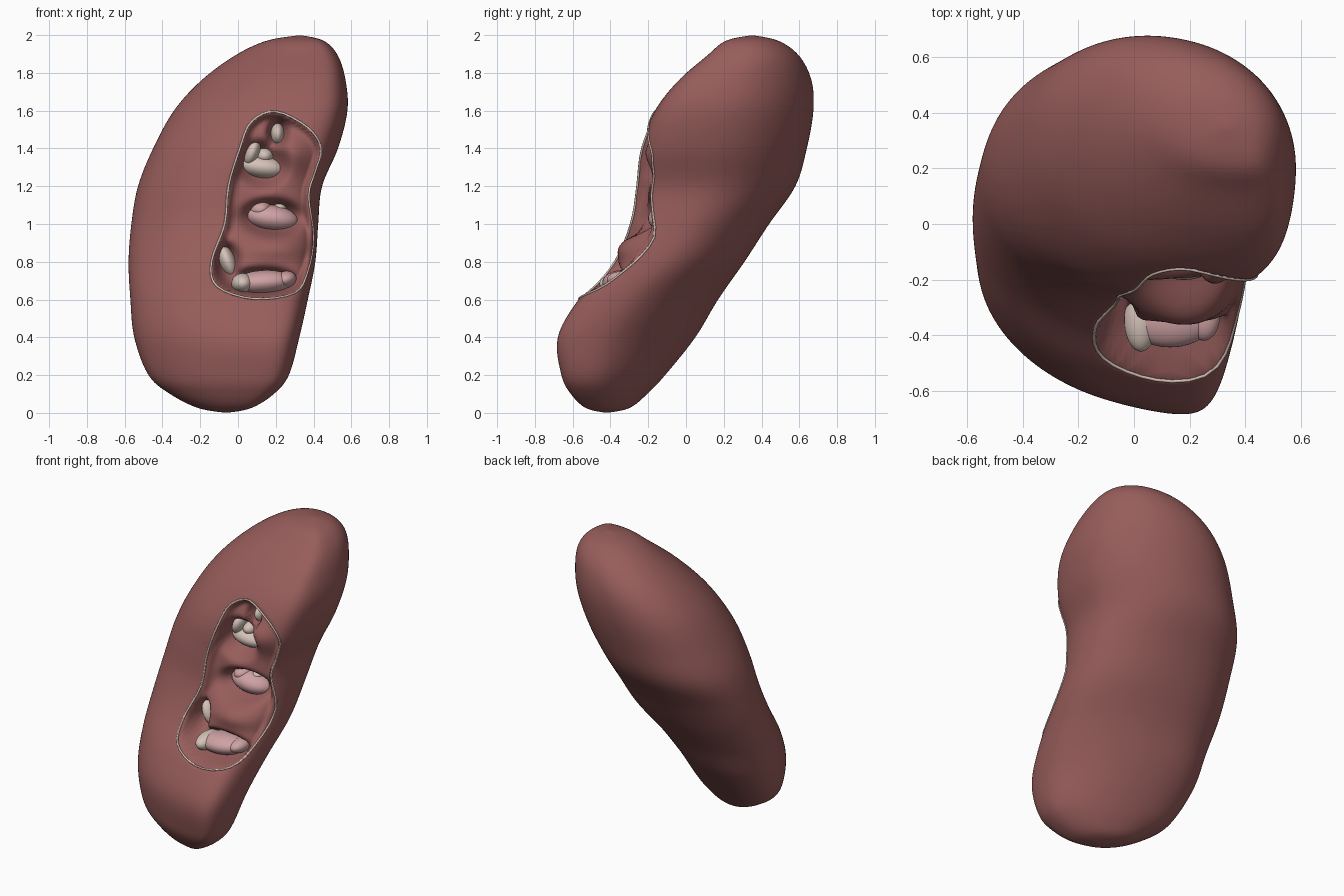
import bpy, bmesh, math
from mathutils import Vector
from mathutils.bvhtree import BVHTree

if "Cube" in bpy.data.objects:
    bpy.data.objects.remove(bpy.data.objects["Cube"])

def material(name, rgb):
    m = bpy.data.materials.new(name)
    m.diffuse_color = (*rgb, 1)
    m.use_nodes = True
    m.node_tree.nodes["Principled BSDF"].inputs["Base Color"].default_value = m.diffuse_color
    return m

RED = material("flesh_red", (0.31, 0.11, 0.105))
PINK = material("duct_pink", (0.62, 0.36, 0.37))
CREAM = material("lining_cream", (0.66, 0.54, 0.48))

def spline(keys, n, closed=False):
    """Catmull-Rom samples through tuples, n per span."""
    out, k = [], len(keys)
    pick = (lambda i: keys[i % k]) if closed else (lambda i: keys[max(0, min(k - 1, i))])
    for i in range(k if closed else k - 1):
        a, b, c, d = (pick(i + j) for j in (-1, 0, 1, 2))
        for s in range(n):
            t = s / n
            out.append(tuple(0.5 * (2 * q + (r - p) * t + (2 * p - 5 * q + 4 * r - w) * t * t
                       + (3 * q - p - 3 * r + w) * t ** 3) for p, q, r, w in zip(a, b, c, d)))
    return out if closed else out + [keys[-1]]

# Body slices: z, x min, x max, y min, y max, skew
SLICES = [(0, -.06, -.06, -.42, -.42, -.45), (.025, -.21, .07, -.53, -.30, -.45), (.1, -.36, .19, -.61, -.205, -.45),
          (.2, -.475, .27, -.66, -.11, -.45), (.4, -.55, .325, -.68, .05, -.4), (.6, -.57, .37, -.57, .17, -.3),
          (.8, -.58, .41, -.40, .31, -.2), (1, -.565, .425, -.30, .44, -.15), (1.2, -.53, .445, -.265, .58, -.12),
          (1.4, -.45, .53, -.245, .64, -.13), (1.6, -.34, .58, -.165, .675, -.17), (1.76, -.195, .57, -.04, .665, -.2),
          (1.89, -.02, .53, .11, .6, -.2), (1.97, .15, .455, .21, .49, -.2), (2, .33, .33, .35, .35, -.2)]
# Outline of the front opening in x, z
RIM = [(.2, 1.595), (.07, 1.54), (.01, 1.4), (-.05, 1.2), (-.07, 1), (-.14, .8), (-.11, .67), (.08, .605),
       (.3, .635), (.37, .75), (.4, .93), (.375, 1.15), (.41, 1.28), (.44, 1.4), (.37, 1.51)]
# Pockets: x, z, half width, half height
PITS = [(.13, 1.32, .12, .11), (.21, 1.48, .05, .065), (.18, 1.035, .15, .085),
        (-.055, .8, .055, .09), (.13, .69, .19, .07)]
SEG = 200

def unit_ring(rho):
    """Skewed oval, blunter at its front right."""
    pts = []
    for i in range(SEG):
        t = 2 * math.pi * i / SEG
        c, s = math.cos(t), math.sin(t)
        power = .95 - .3 * max(0, -c * s)*2 * (c > 0)
        c, s = (math.copysign(abs(v) ** power, v) for v in (c, s))
        pts.append((c, rho * c + math.sqrt(1 - rho ** 2) * s))
    top, low = max(p[1] for p in pts), -min(p[1] for p in pts)
    return [(x, y / (top if y > 0 else low)) for x, y in pts]

def build_body():
    bm = bmesh.new()
    rows, keys = [], spline(SLICES, 12)
    for z, x0, x1, y0, y1, rho in keys[1:-1]:
        rows.append([bm.verts.new(((x0 + x1) / 2 + (x1 - x0) / 2 * x,
                                   (y0 + y1) / 2 + (y1 - y0) / 2 * y, z)) for x, y in unit_ring(rho)])
    for a, b in zip(rows, rows[1:]):
        for i in range(SEG):
            j = (i + 1) % SEG
            bm.faces.new((a[i], a[j], b[j], b[i]))
    for key, row, flip in ((keys[0], rows[0], True), (keys[-1], rows[-1], False)):
        pole = bm.verts.new((key[1], key[3], key[0]))
        for i in range(SEG):
            p, q = row[i], row[(i + 1) % SEG]
            bm.faces.new((q, p, pole) if flip else (p, q, pole))
    # even out the slice transitions
    for _ in range(8):
        bmesh.ops.smooth_vert(bm, verts=bm.verts, factor=.5, use_axis_x=True, use_axis_y=True, use_axis_z=True)
    bm.normal_update()
    return bm

def inside_depth(x, z, loop):
    """Distance from the outline, negative outside."""
    best, inside = 9, False
    for (ax, az), (bx, bz) in zip(loop, loop[1:] + loop[:1]):
        dx, dz = bx - ax, bz - az
        t = max(0, min(1, ((x - ax) * dx + (z - az) * dz) / (dx * dx + dz * dz + 1e-12)))
        best = min(best, math.hypot(x - ax - t * dx, z - az - t * dz))
        if (az > z) != (bz > z) and x < ax + (z - az) * dx / dz:
            inside = not inside
    return best if inside else -best

def to_object(name, bm, mat):
    me = bpy.data.meshes.new(name)
    bm.to_mesh(me)
    bm.free()
    for p in me.polygons:
        p.use_smooth = True
    me.materials.append(mat)
    ob = bpy.data.objects.new(name, me)
    bpy.context.collection.objects.link(ob)
    return ob

def front_point(tree, x, z):
    hit = tree.ray_cast(Vector((x, -2, z)), Vector((0, 1, 0)))[0]
    return hit or tree.find_nearest(Vector((x, -.15, z)))[0]

# Organ body with recessed, lumpy opening
body = build_body()
outer = BVHTree.FromBMesh(body)
loop = spline(RIM, 4, True)
for v in body.verts:
    x, y, z = v.co
    if not (.55 < z < 1.65 and -.2 < x < .47 and v.normal.y < 0.1 and y < .1):
        continue
    d = inside_depth(x, z, loop)
    if d > 0:
        e = min(1, d / .04)
        e = e * e * (3 - 2 * e)
        pits = sum(math.exp(-(((x - px) / w) ** 2 + ((z - pz) / h) ** 2) ** 2) for px, pz, w, h in PITS)
        bulge = math.exp(-((x - .2) / .2) ** 2 - ((z - .88) / .08) ** 2)
        bulge += .6 * math.exp(-((x - .28) / .1) ** 2 - ((z - 1.38) / .09) ** 2)
        v.co.y += e * (.07 + .14 * min(1, pits) - .075 * bulge)
body.normal_update()
inner = BVHTree.FromBMesh(body)
to_object("organ_body", body, RED)

# Pale lining along the opening edge
cu = bpy.data.curves.new("opening_rim", 'CURVE')
cu.dimensions, cu.bevel_depth, cu.bevel_resolution = '3D', .006, 2
sp = cu.splines.new('POLY')
sp.points.add(len(loop) - 1)
for p, (x, z) in zip(sp.points, loop):
    p.co = (*front_point(outer, x, z), 1)
sp.use_cyclic_u = True
cu.materials.append(CREAM)
bpy.context.collection.objects.link(bpy.data.objects.new("opening_rim", cu))

# Cups and ducts seated in the pockets: x, z, y shift, radii, roll, material
DUCTS = [("upper_cup", .13, 1.3, 0, .125, .09, .06, -8, CREAM), ("upper_cup_side", .075, 1.38, 0, .04, .08, .075, -20, CREAM),
         ("upper_cup_lip", .14, 1.36, .01, .05, .08, .045, 0, CREAM),
         ("top_duct", .21, 1.475, 0, .037, .09, .06, 0, CREAM),
         ("middle_cup", .18, 1.03, -.02, .14, .1, .07, -8, PINK), ("middle_cup_lip", .12, 1.075, 0, .06, .09, .05, 10, PINK),
         ("middle_cup_crest", .22, 1.08, .01, .04, .07, .04, 0, CREAM),
         ("side_duct", -.055, .8, 0, .045, .09, .095, 22, CREAM),
         ("lower_cup", .13, .69, -.05, .16, .11, .065, 4, PINK), ("lower_duct", .025, .685, -.05, .06, .115, .055, 0, CREAM),
         ("lower_cup_tip", .25, .705, -.04, .06, .09, .045, 15, PINK)]
for name, x, z, dy, rx, ry, rz, roll, mat in DUCTS:
    bm = bmesh.new()
    bmesh.ops.create_uvsphere(bm, u_segments=32, v_segments=20, radius=1)
    ob = to_object(name, bm, mat)
    ob.scale = (rx, ry, rz)
    ob.rotation_euler = (0, math.radians(-roll), 0)
    ob.location = front_point(inner, x, z) + Vector((0, dy, 0))
